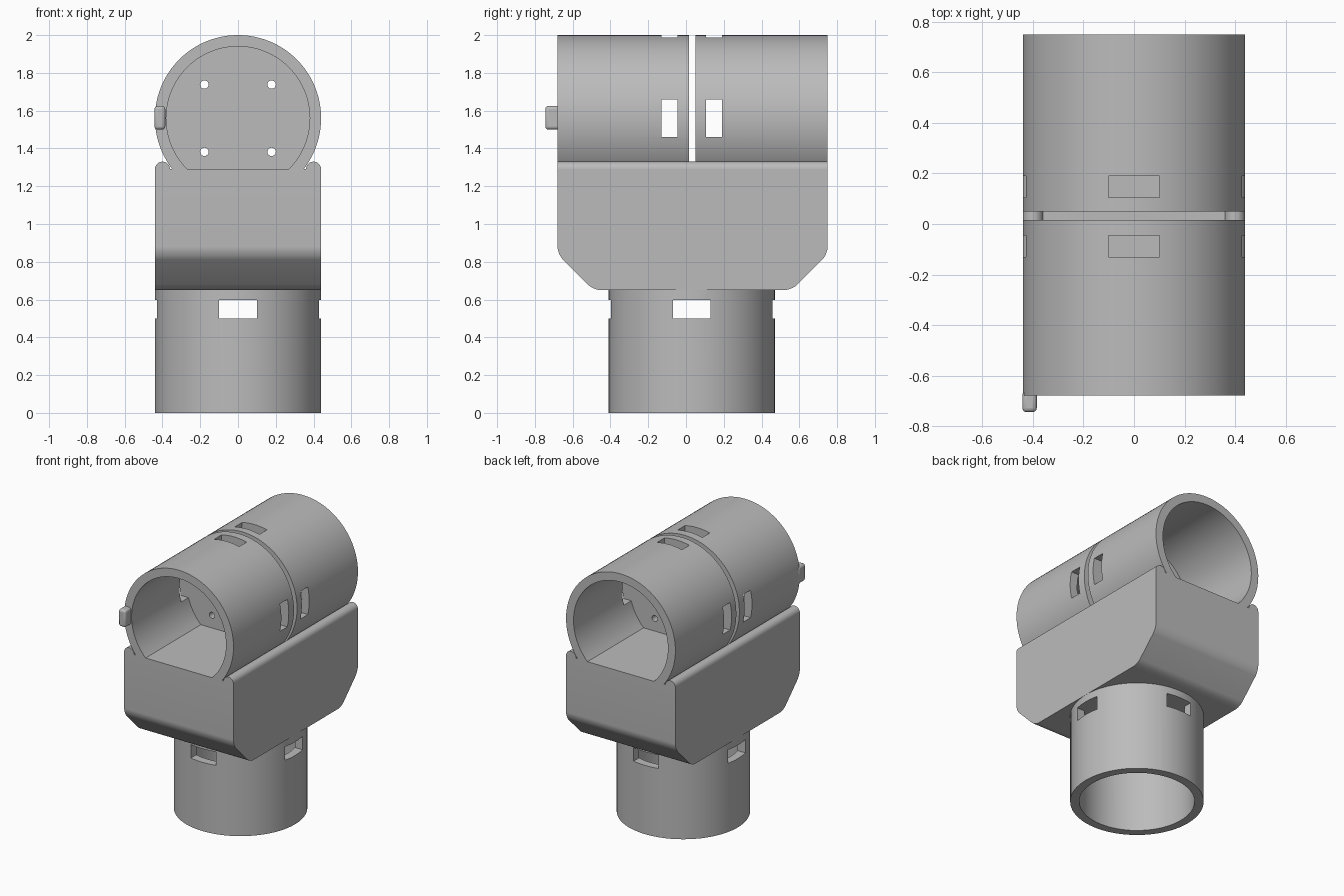
import bpy, bmesh
from math import sin, cos, pi, asin
from mathutils import Vector

if "Cube" in bpy.data.objects:
    bpy.data.objects.remove(bpy.data.objects["Cube"])

grey = bpy.data.materials.new("plain grey")
grey.use_nodes = True
grey.diffuse_color = (0.5, 0.5, 0.5, 1)
grey.node_tree.nodes["Principled BSDF"].inputs["Base Color"].default_value = (0.5, 0.5, 0.5, 1)

R, INNER = 0.44, 0.38           # pipe radii
AXIS_Z, FLOOR = 1.56, 1.29      # horizontal pipe axis and its flat floor
FRONT, BACK = -0.68, 0.75       # ends of the horizontal pipe
LOWER_Y = 0.03                  # axis of the lower pipe


def arc(r, start, end, cx, cy, n=72):
    return [(cx + r * cos(start + (end - start) * i / n),
             cy + r * sin(start + (end - start) * i / n)) for i in range(n + 1)]


def circle(r, cx, cy, n=72):
    return arc(r, 0, 2 * pi, cx, cy, n)[:-1]


def place(p, axis, d):
    return {"X": (d, p[0], p[1]), "Y": (p[0], d, p[1]), "Z": (p[0], p[1], d)}[axis]


def extrude(name, pts, axis, a, b, round_below=None):
    """Prism from a closed profile, optionally rounding its low long edges."""
    bm = bmesh.new()
    ends = [[bm.verts.new(place(p, axis, d)) for p in pts] for d in (a, b)]
    for ring in ends:
        bm.faces.new(ring)
    n = len(pts)
    for i in range(n):
        j = (i + 1) % n
        bm.faces.new((ends[0][i], ends[0][j], ends[1][j], ends[1][i]))
    if round_below:
        edges = [e for e in bm.edges if all(v.co.z < round_below for v in e.verts)
                 and abs(e.verts[0].co.x - e.verts[1].co.x) > 0.1]
        bmesh.ops.bevel(bm, geom=edges, offset=0.04, segments=6, profile=0.5, affect="EDGES")
    bmesh.ops.recalc_face_normals(bm, faces=bm.faces)
    mesh = bpy.data.meshes.new(name)
    bm.to_mesh(mesh)
    bm.free()
    mesh.materials.append(grey)
    obj = bpy.data.objects.new(name, mesh)
    bpy.context.collection.objects.link(obj)
    return obj


def box(name, lo, hi):
    pts = [(lo[0], lo[1]), (hi[0], lo[1]), (hi[0], hi[1]), (lo[0], hi[1])]
    return extrude(name, pts, "Z", lo[2], hi[2])


def activate(obj):
    bpy.ops.object.select_all(action="DESELECT")
    obj.select_set(True)
    bpy.context.view_layer.objects.active = obj


def cut(obj, cutter):
    cutter.hide_render = True
    mod = obj.modifiers.new("cut", "BOOLEAN")
    mod.operation, mod.solver, mod.object = "DIFFERENCE", "EXACT", cutter
    activate(obj)
    bpy.ops.object.modifier_apply(modifier=mod.name)
    bpy.data.objects.remove(cutter)


def smooth(obj):
    activate(obj)
    bpy.ops.object.shade_smooth_by_angle(angle=0.5)


# Block with sloping underside
block = extrude("body_block", [(FRONT, FLOOR), (FRONT, 0.84), (-0.49, 0.65),
                               (0.56, 0.65), (BACK, 0.84), (BACK, FLOOR)],
                "X", -R, R, round_below=1.0)
smooth(block)

# Rounded lips along the top of the block
for side, s in (("left", 1), ("right", -1)):
    smooth(extrude(side + "_lip", arc(0.04, 0, pi, s * 0.4, FLOOR, 16), "Y", FRONT, BACK))

# Two horizontal sockets: open shell, end wall, windows and screw holes
drop = AXIS_Z - FLOOR
a_out, a_in = asin(drop / R), asin(drop / INNER)
shell_profile = (arc(R, -a_out, pi + a_out, 0, AXIS_Z)
                 + arc(INNER, pi + a_in, -a_in, 0, AXIS_Z))
wall_profile = arc(INNER + 0.01, -asin(drop / (INNER + 0.01)),
                   pi + asin(drop / (INNER + 0.01)), 0, AXIS_Z)
for end, y0, y1, wall, win in (("front", FRONT, 0.015, (-0.045, 0.015), (-0.13, -0.045)),
                               ("back", 0.05, BACK, (0.05, 0.105), (0.105, 0.19))):
    shell = extrude(end + "_socket_shell", shell_profile, "Y", y0, y1)
    cut(shell, box("side_cutter", (-1, win[0], 1.46), (1, win[1], 1.66)))
    cut(shell, box("top_cutter", (-0.1, win[0], 1.7), (0.1, win[1], 2.2)))
    smooth(shell)
    plate = extrude(end + "_socket_wall", wall_profile, "Y", *wall)
    for x in (-0.178, 0.178):
        for z in (-0.178, 0.178):
            cut(plate, extrude("hole_cutter", circle(0.022, x, AXIS_Z + z, 20),
                               "Y", wall[0] - 0.1, wall[1] + 0.1))
    smooth(plate)

# Lower socket with four windows
lower = extrude("lower_socket", circle(R, 0, LOWER_Y), "Z", 0, 0.66)
cut(lower, extrude("bore_cutter", circle(INNER, 0, LOWER_Y), "Z", -0.1, 0.6))
cut(lower, box("side_cutter", (-1, LOWER_Y - 0.1, 0.5), (1, LOWER_Y + 0.1, 0.598)))
cut(lower, box("front_cutter", (-0.1, -1, 0.5), (0.1, 1, 0.598)))
smooth(lower)

# Small key tab on the front rim
tab = box("key_tab", (-0.442, -0.745, 1.5), (-0.385, -0.66, 1.625))
bevel = tab.modifiers.new("bevel", "BEVEL")
bevel.width, bevel.segments = 0.016, 3
smooth(tab)
